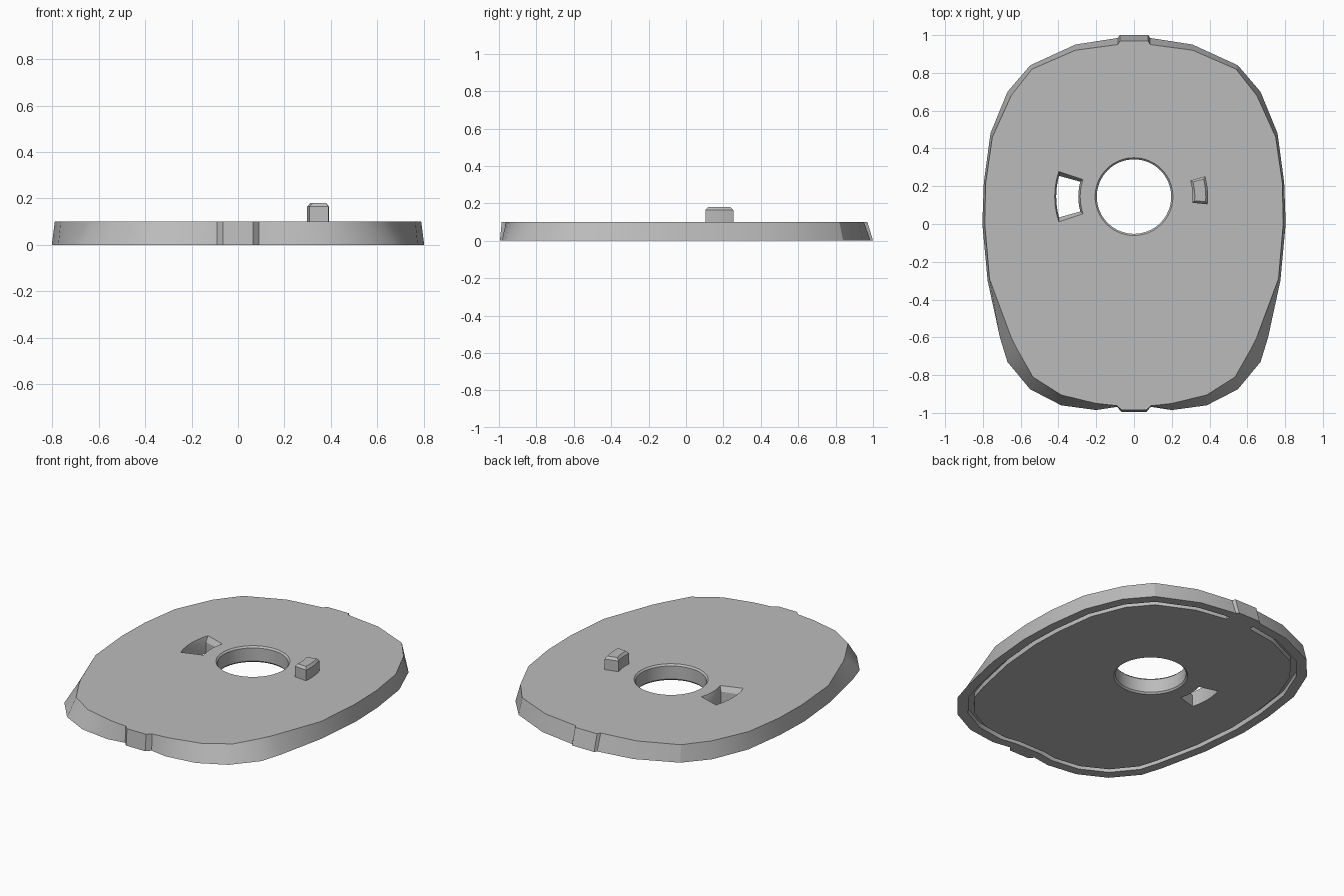
import bpy, bmesh, math

cube = bpy.data.objects.get("Cube")
if cube:
    bpy.data.objects.remove(cube, do_unlink=True)

grey = bpy.data.materials.new("plain grey")
grey.use_nodes = True
grey.diffuse_color = (0.5, 0.5, 0.5, 1)
grey.node_tree.nodes["Principled BSDF"].inputs["Base Color"].default_value = (0.5, 0.5, 0.5, 1)

HEIGHT = 0.1
HUB_Y = 0.145


def loft(name, layers):
    """Solid through a stack of (outline, z) layers with equal point counts."""
    bm = bmesh.new()
    rings = [[bm.verts.new((x, y, z)) for x, y in pts] for pts, z in layers]
    n = len(rings[0])
    for low, high in zip(rings, rings[1:]):
        for i in range(n):
            j = (i + 1) % n
            bm.faces.new((low[i], low[j], high[j], high[i]))
    bm.faces.new(rings[0][::-1])
    bm.faces.new(rings[-1])
    bmesh.ops.recalc_face_normals(bm, faces=bm.faces)
    mesh = bpy.data.meshes.new(name)
    bm.to_mesh(mesh)
    bm.free()
    mesh.materials.append(grey)
    obj = bpy.data.objects.new(name, mesh)
    bpy.context.collection.objects.link(obj)
    return obj


def mirrored(half):
    return half + [(-x, y) for x, y in reversed(half)]


def sector(r0, r1, a0, a1, steps=6):
    """Curved block outline around the hub, angles in degrees."""
    def arc(r):
        angles = [math.radians(a0 + (a1 - a0) * i / steps) for i in range(steps + 1)]
        return [(r * math.cos(a), HUB_Y + r * math.sin(a)) for a in angles]
    return arc(r1) + arc(r0)[::-1]


def circle(r, n=64):
    return [(r * math.cos(math.tau * i / n), HUB_Y + r * math.sin(math.tau * i / n))
            for i in range(n)]


def cut(target, cutter):
    mod = target.modifiers.new(cutter.name, 'BOOLEAN')
    mod.operation = 'DIFFERENCE'
    mod.solver = 'EXACT'
    mod.object = cutter
    bpy.context.view_layer.objects.active = target
    bpy.ops.object.modifier_apply(modifier=mod.name)
    bpy.data.objects.remove(cutter, do_unlink=True)


# Plate: half outlines from back to front, flared towards the base
base_side = [(0.085, 0.985), (0.31, 0.95), (0.55, 0.84), (0.67, 0.70), (0.76, 0.48),
             (0.795, 0.22), (0.803, 0), (0.775, -0.30), (0.71, -0.60), (0.67, -0.73),
             (0.55, -0.875), (0.385, -0.96), (0.2, -0.985), (0.09, -0.968)]
top_side = [(0.085, 0.95), (0.31, 0.92), (0.54, 0.82), (0.65, 0.68), (0.75, 0.46),
            (0.785, 0.22), (0.79, 0), (0.765, -0.29), (0.65, -0.60), (0.62, -0.66),
            (0.535, -0.81), (0.385, -0.905), (0.2, -0.95), (0.09, -0.962)]
base = mirrored([(0.075, 1.0)] + base_side + [(0.065, -0.995)])
top = mirrored([(0.075, 0.97)] + top_side + [(0.065, -0.985)])
plate = loft("plate", [(base, 0), (top, HEIGHT)])

# Chamfered centre hole
cut(plate, loft("hole_cutter", [(circle(0.215), -0.01), (circle(0.197), 0.01),
                                (circle(0.197), 0.09), (circle(0.215), 0.11)]))

# Curved slot with slanted ends
slot_top = sector(0.285, 0.42, 161.5, 198.5)
slot_low = sector(0.295, 0.412, 164.5, 195.5)
cut(plate, loft("slot_cutter", [(slot_low, -0.02), (slot_low, 0.07), (slot_top, HEIGHT),
                                (slot_top, 0.12)]))

# Shallow groove round the underside, open at the back tab
ring = mirrored(base_side)


def inset(d):
    return [(x * (1 - d / 0.8) if abs(x) > 0.1 else x, y * (1 - d)) for x, y in ring]


groove = inset(0.055) + inset(0.085)[::-1]
cut(plate, loft("groove_cutter", [(groove, -0.02), (groove, 0.03)]))

# Locating peg with a chamfered top
peg_body = sector(0.31, 0.392, -6, 16)
peg_tip = sector(0.322, 0.38, -4, 14)
peg = loft("peg", [(peg_body, HEIGHT - 0.01), (peg_body, 0.165), (peg_tip, 0.18)])

for obj in (plate, peg):
    bpy.ops.object.select_all(action='DESELECT')
    obj.select_set(True)
    bpy.context.view_layer.objects.active = obj
    bpy.ops.object.shade_smooth_by_angle(angle=math.radians(25))
